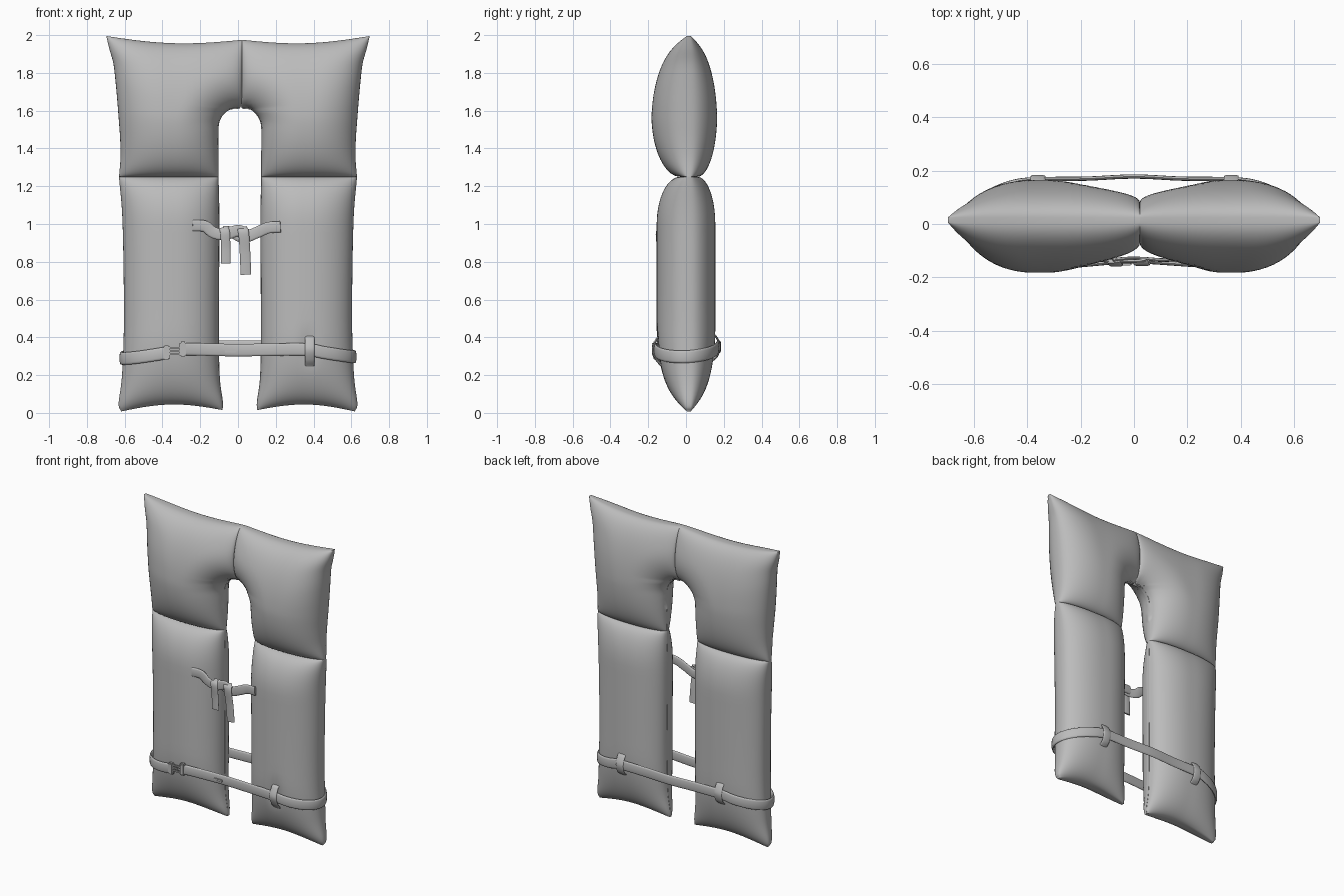
import bpy, bmesh
from math import sin, cos, pi, sqrt, exp, hypot, copysign
from mathutils import Vector

if "Cube" in bpy.data.objects:
    bpy.data.objects.remove(bpy.data.objects["Cube"], do_unlink=True)

grey = bpy.data.materials.new("plain_grey")
grey.use_nodes = True
grey.diffuse_color = (0.5, 0.5, 0.5, 1)
grey.node_tree.nodes["Principled BSDF"].inputs["Base Color"].default_value = (0.5, 0.5, 0.5, 1)

RIM_Y, RIM = 0.015, 0.01    # rim position and half thickness
FOLD = 0.035                # half thickness left at the stitched fold


def finish(bm, name, angle=0.9):
    bmesh.ops.recalc_face_normals(bm, faces=bm.faces[:])
    mesh = bpy.data.meshes.new(name)
    bm.to_mesh(mesh)
    bm.free()
    mesh.materials.append(grey)
    obj = bpy.data.objects.new(name, mesh)
    bpy.context.collection.objects.link(obj)
    bpy.ops.object.select_all(action="DESELECT")
    obj.select_set(True)
    bpy.context.view_layer.objects.active = obj
    bpy.ops.object.shade_smooth_by_angle(angle=angle)


def along(points, t):
    """Point on a smooth curve through the points, t from 0 to 1."""
    p = [Vector(q) for q in points]
    p = [2 * p[0] - p[1]] + p + [2 * p[-1] - p[-2]]
    f = min(max(t, 0), 1) * (len(points) - 1)
    i = min(int(f), len(points) - 2)
    f -= i
    a, b, c, d = p[i:i + 4]
    return 0.5 * (2 * b + (c - a) * f + (2 * a - 5 * b + 4 * c - d) * f ** 2
                  + (3 * b - a - 3 * c + d) * f ** 3)


def bulge(d, r):
    """Pillow-like rise from 0 at an edge to 1 at distance r."""
    t = min(max(d / r, 0), 1)
    return sqrt(1 - (1 - t) ** 2)


# Cushion edges in (x, z), listed from the bottom up
ARCH_R, ARCH_Z = 0.113, 1.507
arch = [(ARCH_R * cos(a * pi / 6), ARCH_Z + ARCH_R * sin(a * pi / 6)) for a in range(3)]
upper_inner = [(ARCH_R, 1.25), (ARCH_R, 1.38)] + arch + [(0, 1.62), (0, 1.74), (0, 1.86), (0, 1.975)]
upper_outer = [(0.63, 1.25), (0.622, 1.35), (0.624, 1.45), (0.631, 1.55), (0.639, 1.65),
               (0.648, 1.75), (0.66, 1.85), (0.682, 1.93), (0.697, 1.995)]
lower_inner = [(0.092, 0.015), (0.09, 0.06), (0.107, 0.2), (0.111, 0.5), (0.108, 1), (ARCH_R, 1.25)]
lower_outer = [(0.618, 0.008), (0.632, 0.05), (0.614, 0.2), (0.604, 0.5), (0.611, 1), (0.63, 1.25)]


def upper_point(u, v):
    p = along(upper_inner, v).lerp(along(upper_outer, v), u)
    p.y -= 0.028 * sin(pi * u) * v ** 4
    return p


def lower_point(u, v):
    p = along(lower_inner, v).lerp(along(lower_outer, v), u)
    p.y += 0.033 * sin(pi * u) * (1 - v) ** 4
    return p


def upper_height(u, v, p, full):
    outer = bulge(upper_point(1, v).x - p.x, 0.25)
    neck = bulge(hypot(p.x, max(p.y - ARCH_Z, 0)) - ARCH_R - 0.002, 0.22)
    seam_blend = min(max((p.y - ARCH_Z) / ARCH_R, 0), 1)
    seam = 1 - seam_blend * 0.5 * (1 - bulge(p.x, 0.3))
    top = bulge(upper_point(u, 1).y - p.y, 0.42)
    fold = FOLD + (full - FOLD) * bulge(p.y - 1.25, 0.33)
    return outer * neck * seam * top * fold


def lower_height(u, v, p, full):
    outer = bulge(lower_point(1, v).x - p.x, 0.24)
    inner = bulge(p.x - lower_point(0, v).x - 0.002, 0.22)
    end = bulge(p.y - lower_point(u, 0).y, 0.4)
    fold = FOLD + (full - FOLD) * bulge(1.25 - p.y, 0.25)
    return outer * inner * end * fold


def cushion(name, point, height, side, front, back, rows, cols=30):
    """One padded panel: front and back sheets joined by a narrow rim."""
    bm = bmesh.new()
    rims = []
    for face, full in ((-1, front), (1, back)):
        grid = []
        for j in range(rows + 1):
            v = (1 - cos(pi * j / rows)) / 2
            row = []
            for i in range(cols + 1):
                u = (1 - cos(pi * i / cols)) / 2
                p = point(u, v)
                h = RIM + height(u, v, p, full)
                # dimple where the front loop pulls the cloth in
                if side > 0 and face < 0:
                    h *= 1 - 0.1 * exp(-((p.x - 0.37) / 0.04) ** 2 - ((p.y - 0.34) / 0.07) ** 2)
                # the neck opening and seam sit slightly to the left
                shift = (0.01 + 0.012 * bulge(p.y - 1.6, 0.15)) * (1 - u)
                row.append(bm.verts.new((side * p.x + shift, RIM_Y + face * h, p.y)))
            grid.append(row)
        for j in range(rows):
            for i in range(cols):
                bm.faces.new((grid[j][i], grid[j][i + 1], grid[j + 1][i + 1], grid[j + 1][i]))
        rims.append(grid[0][:-1] + [r[-1] for r in grid[:-1]]
                    + grid[-1][:0:-1] + [r[0] for r in grid[:0:-1]])
    f, b = rims
    for k in range(len(f)):
        bm.faces.new((f[k - 1], f[k], b[k], b[k - 1]))
    finish(bm, name)


# Padded vest body
for side, word in ((-1, "right"), (1, "left")):
    cushion(word + "_upper_cushion", upper_point, upper_height, side, 0.188, 0.14, 44)
    cushion(word + "_lower_cushion", lower_point, lower_height, side, 0.16, 0.13, 48)


def ribbon(name, points, width, thick, axis=(0, 0, 1), steps=10):
    """Soft flat strap swept along a smooth path; axis is the width direction."""
    bm = bmesh.new()
    n = steps * (len(points) - 1)
    path = [along(points, k / n) for k in range(n + 1)]
    rings = []
    for k, p in enumerate(path):
        tangent = (path[min(k + 1, n)] - path[max(k - 1, 0)]).normalized()
        across = Vector(axis)
        across = (across - tangent * across.dot(tangent)).normalized()
        out = tangent.cross(across)
        ring = []
        for a in range(12):
            c, s = cos(a * pi / 6), sin(a * pi / 6)
            w = copysign(abs(c) ** 0.6, c) * width / 2
            t = copysign(abs(s) ** 0.8, s) * thick / 2
            ring.append(bm.verts.new(p + across * w + out * t))
        rings.append(ring)
    for r, q in zip(rings, rings[1:]):
        for a in range(12):
            b = (a + 1) % 12
            bm.faces.new((r[a], r[b], q[b], q[a]))
    bm.faces.new(rings[0])
    bm.faces.new(rings[-1])
    finish(bm, name)


def block(name, centre, size):
    bm = bmesh.new()
    bmesh.ops.create_cube(bm, size=1)
    for v in bm.verts:
        v.co = Vector(centre) + v.co * Vector(size)
    bmesh.ops.bevel(bm, geom=bm.edges[:], offset=min(size) * 0.25, segments=2, affect="EDGES")
    finish(bm, name, 0.6)


# Waist belt: round the right cushion, across the back, round the left, across the front
def belt_turn(side, front_z):
    pts = []
    for deg in range(-90, 91, 20):
        a = deg * pi / 180
        z = front_z + (0.35 - front_z) * (1 + sin(a)) / 2 - 0.045 * cos(a)
        pts.append((side * (0.365 + 0.254 * cos(a)), 0.003 + 0.165 * sin(a), z))
    return pts


front_run = [(0.2, -0.152, 0.335), (0, -0.14, 0.332), (-0.15, -0.15, 0.335), (-0.28, -0.163, 0.338)]
ribbon("waist_belt", belt_turn(-1, 0.32)
       + [(-0.18, 0.17, 0.35), (0, 0.178, 0.35), (0.18, 0.17, 0.35)]
       + belt_turn(1, 0.335)[::-1] + front_run, 0.066, 0.016, steps=5)
block("belt_slider", (-0.04, -0.151, 0.328), (0.06, 0.01, 0.015))

# Buckle
block("buckle_clip", (-0.378, -0.163, 0.32), (0.035, 0.026, 0.075))
block("buckle_socket", (-0.292, -0.165, 0.338), (0.035, 0.028, 0.08))
for z in (0.311, 0.328, 0.345):
    block("buckle_prong", (-0.335, -0.164, z), (0.07, 0.014, 0.01))

# Belt loops
ribbon("front_belt_loop", [(0.38, -0.13, 0.25), (0.38, -0.158, 0.285), (0.38, -0.175, 0.335),
                           (0.38, -0.158, 0.385), (0.38, -0.14, 0.405)], 0.05, 0.012, (1, 0, 0))
for x in (-0.36, 0.365):
    ribbon("back_belt_loop", [(x, 0.13, 0.27), (x, 0.164, 0.3), (x, 0.179, 0.35),
                              (x, 0.164, 0.395), (x, 0.14, 0.425)], 0.055, 0.01, (1, 0, 0))

# Chest tie: two straps, a knot and two hanging tails
ribbon("right_tie", [(-0.24, -0.141, 0.992), (-0.175, -0.136, 0.988), (-0.13, -0.135, 0.955),
                     (-0.07, -0.14, 0.945), (0, -0.14, 0.965), (0.045, -0.14, 0.945)], 0.06, 0.014)
ribbon("left_tie", [(0.225, -0.139, 0.985), (0.16, -0.134, 0.98), (0.1, -0.135, 0.955),
                    (0.03, -0.13, 0.93), (-0.03, -0.13, 0.955), (-0.08, -0.135, 0.96)], 0.06, 0.014)
ribbon("right_tie_tail", [(-0.075, -0.14, 0.98), (-0.068, -0.154, 0.95), (-0.065, -0.148, 0.87),
                          (-0.064, -0.146, 0.79)], 0.05, 0.012, (1, 0, 0))
ribbon("left_tie_tail", [(0.02, -0.135, 0.98), (0.03, -0.152, 0.95), (0.037, -0.142, 0.85),
                         (0.042, -0.135, 0.732)], 0.056, 0.012, (1, 0, 0))
